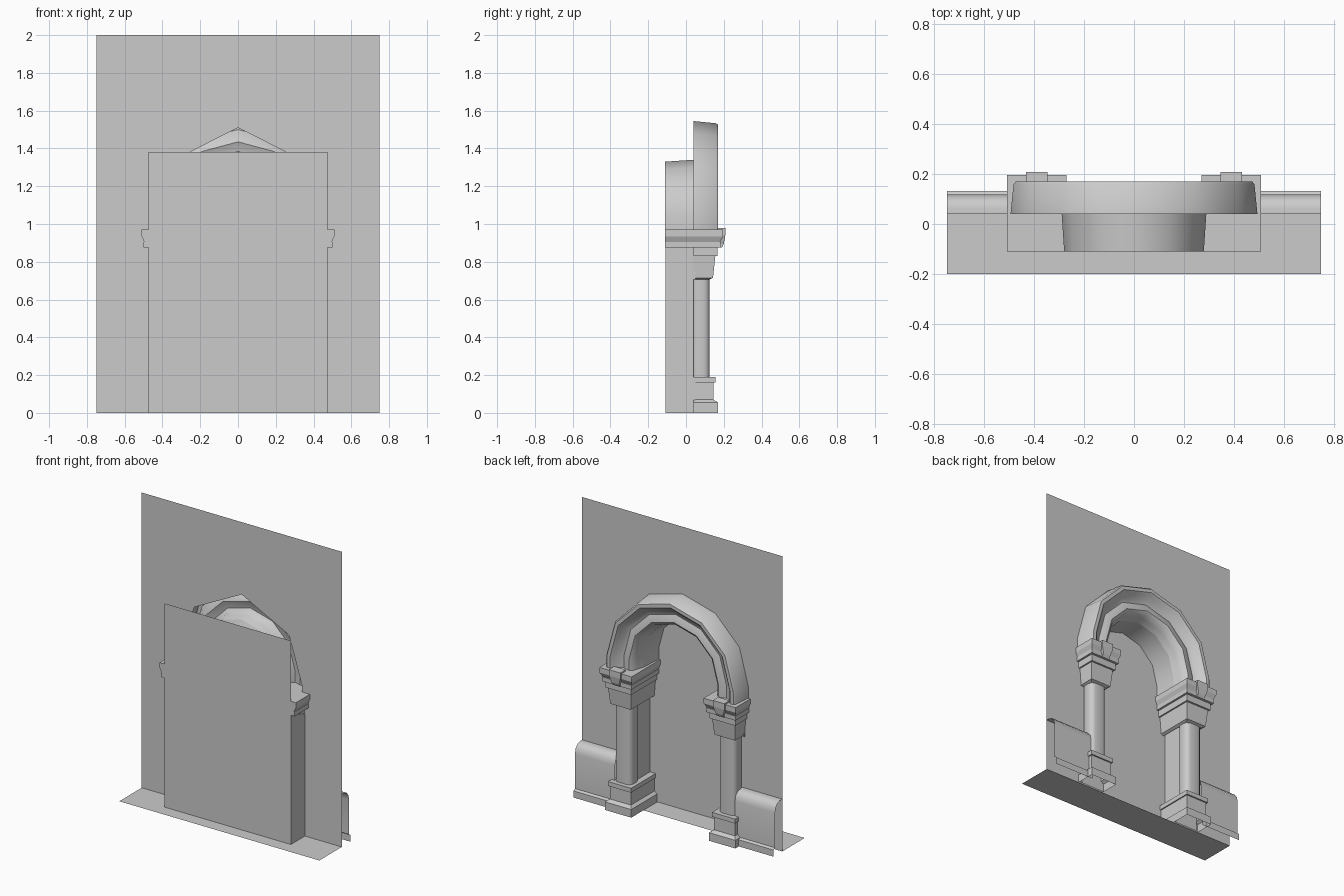
import bpy, bmesh, math
from math import radians, sin, cos

old = bpy.data.objects.get("Cube")
if old:
    bpy.data.objects.remove(old, do_unlink=True)

STONE = (0.6, 0.6, 0.6, 1)
stone = bpy.data.materials.new("grey_stone")
stone.use_nodes = True
stone.diffuse_color = STONE
shader = next(n for n in stone.node_tree.nodes if n.type == 'BSDF_PRINCIPLED')
shader.inputs["Base Color"].default_value = STONE

FRONT, WALL = -0.11, 0.04    # front of the recess, plane of the wall
COLUMN_X, SPRING, CENTRE = 0.39, 0.97, 1.05


def finish(name, bm, smooth=None):
    bmesh.ops.recalc_face_normals(bm, faces=bm.faces)
    mesh = bpy.data.meshes.new(name)
    bm.to_mesh(mesh)
    bm.free()
    mesh.materials.append(stone)
    ob = bpy.data.objects.new(name, mesh)
    bpy.context.collection.objects.link(ob)
    if smooth:
        bpy.ops.object.select_all(action='DESELECT')
        ob.select_set(True)
        bpy.context.view_layer.objects.active = ob
        bpy.ops.object.shade_smooth_by_angle(angle=radians(smooth))
    return ob


def loft(name, rings, closed, cap=False, smooth=None):
    """Skin neighbouring rings of points with quads."""
    bm = bmesh.new()
    rows = [[bm.verts.new(p) for p in ring] for ring in rings]
    for a, b in zip(rows, rows[1:]):
        n = len(a)
        for i in range(n if closed else n - 1):
            j = (i + 1) % n
            bm.faces.new((a[i], a[j], b[j], b[i]))
    if cap:
        bm.faces.new(rows[-1])
    return finish(name, bm, smooth)


def sheet(name, points):
    bm = bmesh.new()
    bm.faces.new([bm.verts.new(p) for p in points])
    return finish(name, bm)


def rect(x0, x1, y0, y1, z):
    return [(x0, y0, z), (x1, y0, z), (x1, y1, z), (x0, y1, z)]


def half_width(y):
    return 0.0625 + 0.8 * (y - 0.125)


def stack(name, side, profile, y_front, reveal=False):
    """Square moulding; profile gives (back edge y, height)."""
    rings = []
    for y, z in profile:
        w = half_width(y)
        outer = 0.47 if reveal else COLUMN_X + w
        xs = sorted((side * (COLUMN_X - w), side * outer))
        rings.append(rect(*xs, y_front, 0.05 if reveal else y, z))
    loft(name, rings, True, cap=True)


# Wall with an arched opening, floor strip and the panel closing the recess
hole = [(0.45, 0), (0.45, 1.02), (0.355, 1.33)]
outline = ([(-0.75, 0), (-0.75, 2), (0.75, 2), (0.75, 0)] + hole + [(0, 1.51)]
           + [(-x, z) for x, z in reversed(hole)])
sheet("wall", [(x, WALL, z) for x, z in outline])
sheet("floor", rect(-0.75, 0.75, -0.2, WALL, 0))
sheet("recess_panel", [(x, FRONT, z) for x, z in
                       ((-0.475, 0), (0.475, 0), (0.475, 1.38), (-0.475, 1.38))])


# Arch moulding and its barrel, swept along a stilted half circle
def arch_ring(r, y):
    arc = [(r * cos(radians(a)), y, CENTRE + r * sin(radians(a)))
           for a in range(0, 181, 30)]
    return [(r, y, SPRING)] + arc + [(-r, y, SPRING)]


moulding = [(0.495, WALL), (0.483, 0.16), (0.474, 0.17), (0.45, 0.17),
            (0.435, 0.155), (0.41, 0.125), (0.385, 0.115), (0.36, 0.125),
            (0.335, 0.13), (0.315, 0.115), (0.305, 0.08), (0.29, WALL)]
loft("arch_moulding", [arch_ring(r, y) for r, y in moulding], False, smooth=40)
loft("arch_barrel", [arch_ring(0.29, WALL), arch_ring(0.28, FRONT)], False, smooth=40)

BASE = [(0.17, 0), (0.17, 0.055), (0.145, 0.07), (0.145, 0.16),
        (0.155, 0.16), (0.155, 0.19)]
CAPITAL = [(0.12, 0.705), (0.143, 0.715), (0.155, 0.83), (0.168, 0.83), (0.168, 0.875)]
IMPOST = [(0.16, 0.875), (0.185, 0.875), (0.185, 0.905), (0.18, 0.905),
          (0.197, 0.935), (0.197, 0.97)]
DADO = [(0.133, 0), (0.133, 0.045), (0.118, 0.055), (0.118, 0.29), (0.11, 0.325),
        (0.09, 0.348), (0.065, 0.355), (WALL, 0.355)]

for side, word in ((1, "left"), (-1, "right")):
    # Column base and capital, each returning into the reveal
    for part, profile in (("base", BASE), ("capital", CAPITAL)):
        stack(f"{word}_column_{part}", side, profile, WALL)
        stack(f"{word}_reveal_{part}", side, profile, FRONT + 0.002, reveal=True)
    stack(f"{word}_impost", side, IMPOST, FRONT)

    # Rounded shaft
    ring = []
    for quarter, (sx, sy) in enumerate(((1, 1), (-1, 1), (-1, -1), (1, -1))):
        for a in (0, 30, 60, 90):
            t = radians(a + 90 * quarter)
            ring.append((side * COLUMN_X + sx * 0.03 + 0.0325 * cos(t),
                         0.078 + sy * 0.015 + 0.0325 * sin(t)))
    loft(f"{word}_column_shaft", [[(x, y, z) for x, y in ring] for z in (0.19, 0.71)],
         True, smooth=40)

    # Jamb behind the column, sloping under the impost
    xs = sorted((side * 0.345, side * 0.474))
    top = [(x, y, 0.872 if y < 0 else 0.83) for x, y, z in rect(*xs, FRONT + 0.002, WALL, 0)]
    loft(f"{word}_jamb", [rect(*xs, FRONT + 0.002, WALL, 0), top], True, cap=True)

    # Tapered bracket on the impost
    rings = []
    for w, y, z in ((0.028, 0.19, 0.875), (0.028, 0.2, 0.895),
                    (0.043, 0.208, 0.94), (0.043, 0.208, 0.98)):
        rings.append(rect(side * COLUMN_X - w, side * COLUMN_X + w, 0.15, y, z))
    loft(f"{word}_bracket", rings, True, cap=True)

    # Low wall panel with skirting and rounded top
    loft(f"{word}_dado", [[(side * x, y, z) for y, z in DADO] for x in (0.45, 0.75)],
         False, smooth=40)
